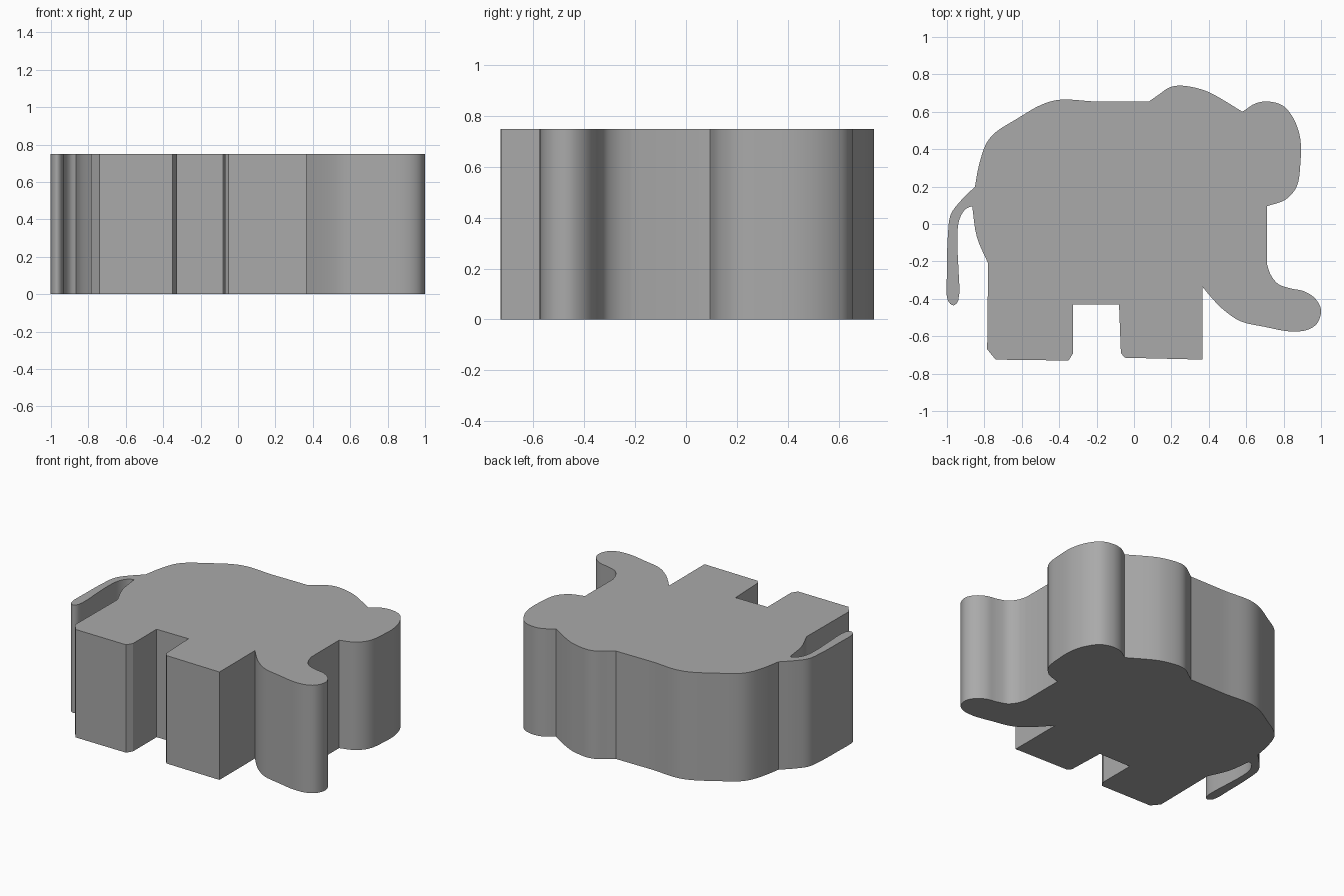
import bpy
import bmesh
import math
from mathutils import Vector

HEIGHT = 0.75
SMOOTH_STEPS = 4

default_cube = bpy.data.objects.get("Cube")
if default_cube:
    bpy.data.objects.remove(default_cube, do_unlink=True)

# Outline of the animal in hundredths of a unit, clockwise from the tail root.
# Each run ends where the next begins, leaving a crisp corner between runs.
back = [(-85, 20), (-83, 31), (-79, 43), (-74, 49), (-63, 56), (-49, 64),
        (-39, 66.5), (-21, 65.5), (-7, 65.5), (8, 65.5)]
shoulder = [(8, 65.5), (13, 69), (19, 73), (25, 74), (36, 72), (43, 69), (58, 60)]
head = [(58, 60), (65, 64.5), (72, 65.5), (80, 63), (86, 55), (89, 45),
        (89, 33), (87, 20), (81, 13), (71, 9.5)]
trunk = [(71, -21), (73, -27), (77, -32), (84, -34.5), (91, -36), (97, -40),
         (100, -46), (98, -53), (93, -56.5), (84, -57.5), (70, -55),
         (57, -52), (48, -46), (42, -40), (36.5, -33.5)]
front_leg = [(36.5, -72.5), (-5, -71.5), (-7, -69), (-8, -43)]
hind_leg = [(-32.5, -43), (-32.5, -69), (-35, -73), (-74, -72.5),
            (-78.5, -67), (-78, -21)]
rump = [(-78, -21), (-84, -7), (-86.5, 9.5)]
tail = [(-86.5, 9.5), (-90, 8), (-93.5, 2), (-94.5, -10), (-94, -21),
        (-94, -41), (-96.5, -43.5), (-99.5, -41), (-100, -25), (-99.5, -6),
        (-98, 5), (-93, 12), (-85, 20)]


def smooth_run(points):
    """Centripetal spline through the points, with free ends."""
    pts = [Vector(p) for p in points]
    pts = [2 * pts[0] - pts[1]] + pts + [2 * pts[-1] - pts[-2]]
    result = []
    for a, b, c, d in zip(pts, pts[1:], pts[2:], pts[3:]):
        ab, bc, cd = (math.sqrt((q - p).length) for p, q in ((a, b), (b, c), (c, d)))
        tan_b = (c - b) + bc * ((b - a) / ab - (c - a) / (ab + bc))
        tan_c = (c - b) + bc * ((d - c) / cd - (d - b) / (bc + cd))
        for step in range(SMOOTH_STEPS):
            t = step / SMOOTH_STEPS
            cubic = 2 * (b - c) + tan_b + tan_c
            square = 3 * (c - b) - 2 * tan_b - tan_c
            result.append(b + t * (tan_b + t * (square + t * cubic)))
    return result + [pts[-2]]


def straight_run(points):
    return [Vector(p) for p in points]


# Join the runs, dropping repeated points
outline = []
for build, run in ((smooth_run, back), (smooth_run, shoulder), (smooth_run, head),
                   (smooth_run, trunk), (straight_run, front_leg),
                   (straight_run, hind_leg), (smooth_run, rump), (smooth_run, tail)):
    for point in build(run):
        if not outline or (point - outline[-1]).length > 0.01:
            outline.append(point)
if (outline[0] - outline[-1]).length < 0.01:
    outline.pop()

# Extrude the outline into a solid block
bm = bmesh.new()
base = bm.faces.new([bm.verts.new((p.x / 100, p.y / 100, 0)) for p in outline])
extruded = bmesh.ops.extrude_face_region(bm, geom=[base], use_keep_orig=True)
top_verts = [g for g in extruded["geom"] if isinstance(g, bmesh.types.BMVert)]
bmesh.ops.translate(bm, verts=top_verts, vec=(0, 0, HEIGHT))
bmesh.ops.recalc_face_normals(bm, faces=bm.faces)
mesh = bpy.data.meshes.new("elephant_block")
bm.to_mesh(mesh)
bm.free()
elephant = bpy.data.objects.new("elephant_block", mesh)
bpy.context.collection.objects.link(elephant)

# Plain grey material
grey = bpy.data.materials.new("plain_grey")
grey.use_nodes = True
colour = (0.4, 0.4, 0.4, 1)
grey.diffuse_color = colour
grey.node_tree.nodes["Principled BSDF"].inputs["Base Color"].default_value = colour
mesh.materials.append(grey)

# Smooth the curved walls, keep corners and rims sharp
bpy.ops.object.select_all(action="DESELECT")
elephant.select_set(True)
bpy.context.view_layer.objects.active = elephant
bpy.ops.object.shade_smooth_by_angle(angle=math.radians(25))
